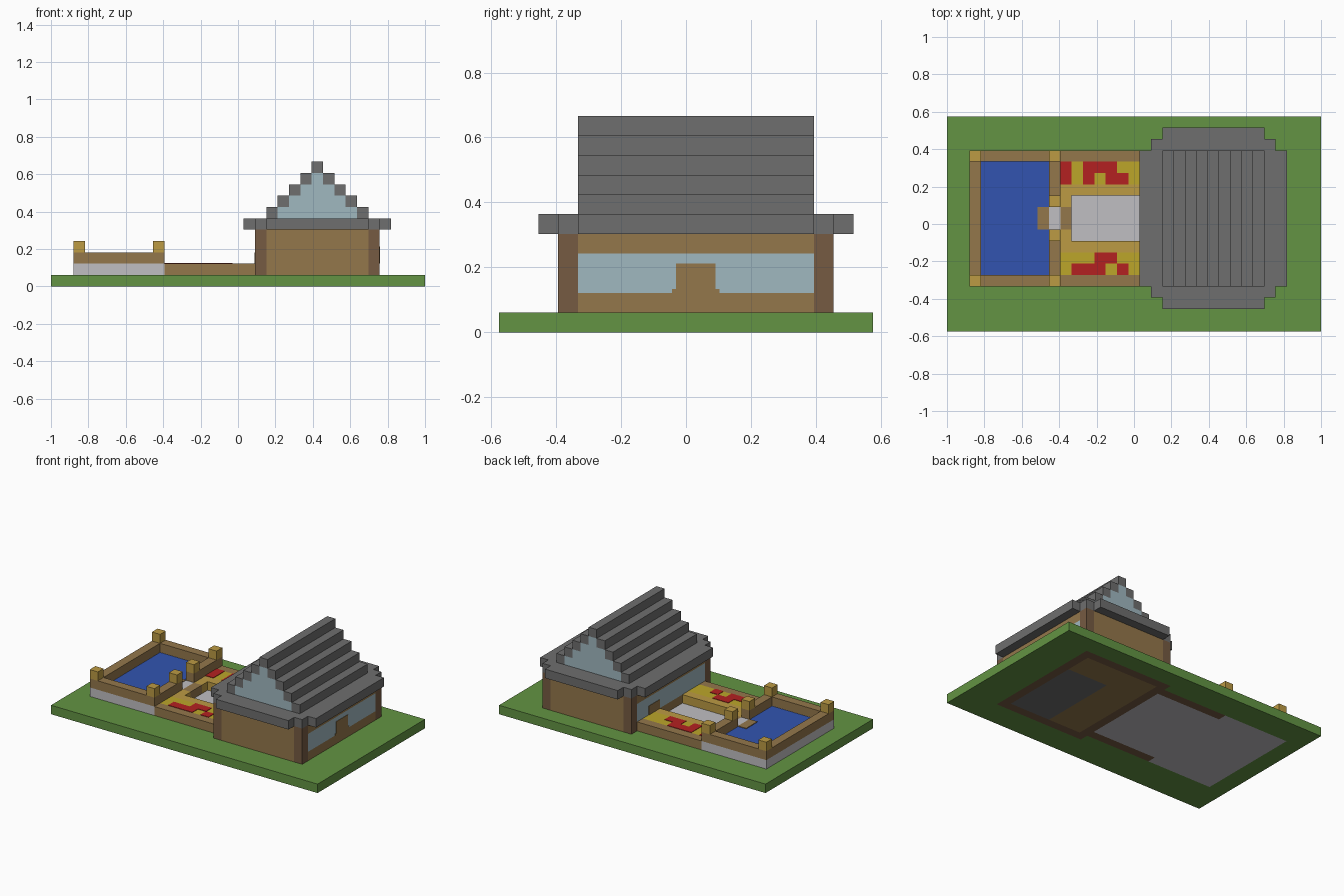
import bpy, bmesh

cube = bpy.data.objects.get("Cube")
if cube:
    bpy.data.objects.remove(cube, do_unlink=True)

NX, NY = 33, 19          # plot size in blocks
U = 2 / NX               # block size


def material(name, rgb):
    lin = [(c / 255 / 12.92) if c < 11 else ((c / 255 + 0.055) / 1.055) ** 2.4 for c in rgb]
    m = bpy.data.materials.new(name)
    m.use_nodes = True
    m.diffuse_color = (*lin, 1)
    m.node_tree.nodes["Principled BSDF"].inputs["Base Color"].default_value = (*lin, 1)
    return m


GRASS = material("grass green", (99, 148, 67))
PLANK = material("plank brown", (148, 119, 75))
LOG = material("log dark brown", (118, 91, 66))
SLATE = material("slate grey", (110, 110, 110))
GLASS = material("pale blue glass", (160, 184, 192))
STONE = material("light stone", (192, 191, 194))
WATER = material("water blue", (50, 84, 176))
RED = material("flower red", (180, 33, 33))
YELLOW = material("flower yellow", (188, 166, 42))
GOLD = material("golden wood", (188, 155, 68))


def finish(name, bm, *mats):
    me = bpy.data.meshes.new(name)
    bm.to_mesh(me)
    bm.free()
    for m in mats:
        me.materials.append(m)
    ob = bpy.data.objects.new(name, me)
    bpy.context.collection.objects.link(ob)
    return ob


def blocks(name, mat, *boxes):
    """Boxes given as block ranges (x0, x1, y0, y1, z0, z1)."""
    bm = bmesh.new()
    for x0, x1, y0, y1, z0, z1 in boxes:
        verts = bmesh.ops.create_cube(bm, size=U)["verts"]
        for v in verts:
            v.co.x = (x1 if v.co.x > 0 else x0) * U - 1
            v.co.y = ((y1 if v.co.y > 0 else y0) - NY / 2) * U
            v.co.z = (z1 if v.co.z > 0 else z0) * U
    return finish(name, bm, mat)


def ring(x0, x1, y0, y1, z0, z1):
    """Four boxes forming a one-block-wide wall."""
    return [(x0, x1, y0, y0 + 1, z0, z1), (x0, x1, y1 - 1, y1, z0, z1),
            (x0, x0 + 1, y0 + 1, y1 - 1, z0, z1), (x1 - 1, x1, y0 + 1, y1 - 1, z0, z1)]


# Lawn slab, with foundations showing on its underside
def underside(i, j):
    if 18 <= i <= 28 and 3 <= j <= 16:
        if i in (18, 28) or j in (3, 16):
            return 2
        return 3 if i > 22 and j < 13 else 1
    if 10 <= i <= 17 and j in (4, 15):
        return 2
    return 4 if 2 <= i <= 17 and 4 <= j <= 15 else 0


bm = bmesh.new()
bmesh.ops.create_cube(bm, size=1)
for v in bm.verts:
    v.co.x, v.co.y = v.co.x * 2, v.co.y * NY * U
    v.co.z = (v.co.z + 0.5) * U
bm.normal_update()
bmesh.ops.delete(bm, geom=[f for f in bm.faces if f.normal.z < -0.5], context="FACES_ONLY")
walls = set(bm.faces)
bmesh.ops.create_grid(bm, x_segments=NX, y_segments=NY, size=1)
tiles = [f for f in bm.faces if f not in walls]
for v in {v for f in tiles for v in f.verts}:
    v.co.y *= NY / NX
for f in tiles:
    c = f.calc_center_median()
    f.material_index = underside(int((c.x + 1) / U), int(c.y / U + NY / 2))
bmesh.ops.reverse_faces(bm, faces=tiles)
finish("lawn", bm, GRASS, PLANK, LOG, SLATE, STONE)

# Pool: stone base, plank rim with a gap, posts and water
blocks("pool_base", STONE, *ring(2, 10, 4, 16, 1, 2))
blocks("pool_water", WATER, (3, 9, 5, 15, 1, 1.98))
blocks("pool_rim", PLANK, (2, 10, 4, 5, 2, 3), (2, 10, 15, 16, 2, 3), (2, 3, 5, 15, 2, 3),
       (9, 10, 5, 9, 2, 3), (9, 10, 11, 15, 2, 3))
blocks("pool_posts", GOLD, *[(x, x + 1, y, y + 1, 3, 4)
                             for x, y in ((2, 4), (2, 15), (9, 4), (9, 15), (9, 8), (9, 11))])
blocks("pool_steps", PLANK, (8, 9, 9, 11, 1, 2.05), (10, 11, 9, 11, 1, 2))

# Path and flower beds
blocks("path", STONE, (10, 18, 8, 12, 1, 1.05))
blocks("bed_outer_edges", PLANK, (10, 18, 4, 5, 1, 2), (10, 18, 15, 16, 1, 2))
blocks("bed_inner_edges", GOLD, (10, 18, 7, 8, 1, 2), (10, 18, 12, 13, 1, 2),
       (10, 11, 8, 9, 1, 2), (10, 11, 11, 12, 1, 2))
blocks("bed_flowers", YELLOW, (10, 18, 5, 7, 1, 2), (10, 18, 13, 15, 1, 2))
patches = [(10, 11, 13, 15), (12, 13, 13, 14), (12, 15, 14, 15), (14, 16, 13, 14),
           (11, 14, 5, 6), (13, 15, 6, 7), (15, 16, 5, 6)]
blocks("red_flowers", RED, *[(*p, 2, 2.05) for p in patches])

# House walls, corner posts and side windows
blocks("house_end_walls", PLANK, (19, 28, 3, 4, 1, 5), (19, 28, 16, 17, 1, 5))
blocks("house_side_walls", PLANK, *[(x, x + 1, 4, 16, a, b)
                                    for x in (18, 28) for a, b in ((1, 2), (4, 5))])
blocks("side_windows", GLASS, *[(x, x + 1, 4, 16, 2, 4) for x in (18, 28)])
blocks("corner_posts", LOG, *[(x, x + 1, y, y + 1, 1, 5) for x in (18, 28) for y in (3, 16)])
blocks("window_furniture", PLANK, (28.5, 29.04, 9, 11, 2, 3.5), (28.5, 29.04, 8.8, 11.2, 2, 2.2),
       (17.96, 18.5, 12, 14, 2, 3))

# Eaves with stepped corners
blocks("eaves", SLATE, (17, 30, 4, 16, 5, 6), (18, 29, 3, 4, 5, 6), (18, 29, 16, 17, 5, 6),
       (19, 28, 2, 3, 5, 6), (19, 28, 17, 18, 5, 6))

# Stepped roof with glazed gables
steps, gables = [], []
for k in range(4):
    steps += [(19 + k, 20 + k, 4, 16, 6 + k, 7 + k), (27 - k, 28 - k, 4, 16, 6 + k, 7 + k)]
    gables.append((20 + k, 27 - k, 4, 16, 6 + k, 7 + k))
blocks("roof_steps", SLATE, *steps, (23, 24, 4, 16, 10, 11))
blocks("gable_glass", GLASS, *gables)
